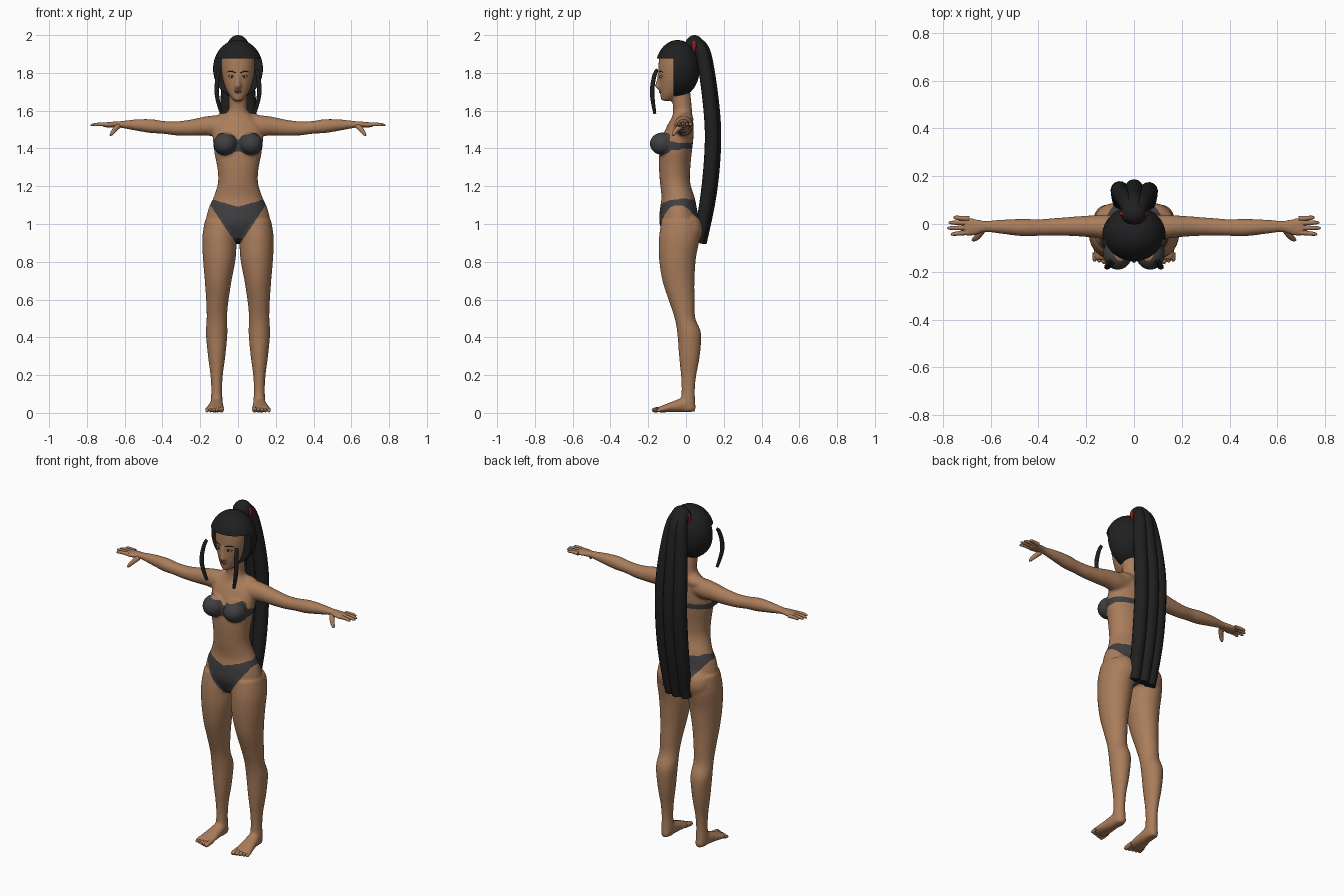
import bpy, bmesh, math
from mathutils import Vector, Matrix

cube = bpy.data.objects.get("Cube")
if cube:
    bpy.data.objects.remove(cube, do_unlink=True)


def material(name, rgb):
    m = bpy.data.materials.new(name)
    m.use_nodes = True
    m.diffuse_color = (*rgb, 1)
    m.node_tree.nodes["Principled BSDF"].inputs["Base Color"].default_value = (*rgb, 1)
    return m


SKIN = material("brown skin", (0.40, 0.205, 0.105))
HAIR = material("black hair", (0.014, 0.014, 0.015))
CLOTH = material("charcoal cloth", (0.05, 0.05, 0.053))
RED = material("red band", (0.32, 0.012, 0.015))
LIP = material("lip", (0.30, 0.12, 0.075))
WHITE = material("eye white", (0.55, 0.52, 0.48))


def select(ob):
    bpy.ops.object.select_all(action="DESELECT")
    ob.select_set(True)
    bpy.context.view_layer.objects.active = ob


def finish(name, bm, mat):
    bmesh.ops.recalc_face_normals(bm, faces=bm.faces[:])
    me = bpy.data.meshes.new(name)
    bm.to_mesh(me)
    bm.free()
    me.materials.append(mat)
    ob = bpy.data.objects.new(name, me)
    bpy.context.collection.objects.link(ob)
    select(ob)
    bpy.ops.object.shade_smooth_by_angle(angle=math.radians(50))
    return ob


def spline(rows, steps=4):
    """Catmull-Rom interpolation of ring rows."""
    rows = [Vector(r) for r in rows]
    out = []
    for i in range(len(rows) - 1):
        a, b, c, d = rows[max(i - 1, 0)], rows[i], rows[i + 1], rows[min(i + 2, len(rows) - 1)]
        for k in range(steps):
            t = k / steps
            out.append(b + (c - a) * (t / 2) + (a * 2 - b * 5 + c * 4 - d) * (t * t / 2)
                       + (b * 3 - a - c * 3 + d) * (t ** 3 / 2))
    return out + [rows[-1]]


def loft(bm, axis, rows, s=1, n=28):
    """Elliptical rings (along, centre a, centre b, radius a, radius b)."""
    rings = []
    for w, a, b, ra, rb in spline(rows):
        ring = []
        for i in range(n):
            t = math.tau * i / n
            u, v = a + ra * math.cos(t), b + rb * math.sin(t)
            p = {"x": (w, u, v), "y": (u, w, v), "z": (u, v, w)}[axis]
            ring.append(bm.verts.new((p[0] * s, p[1], p[2])))
        rings.append(ring)
    for r, q in zip(rings, rings[1:]):
        for i in range(n):
            bm.faces.new((r[i], r[(i + 1) % n], q[(i + 1) % n], q[i]))
    bm.faces.new(rings[0])
    bm.faces.new(rings[-1])


def ball(bm, centre, radii, seg=32):
    m = Matrix.Translation(centre) @ Matrix.Diagonal((*radii, 1))
    bmesh.ops.create_uvsphere(bm, u_segments=seg, v_segments=seg // 2, radius=1, matrix=m)


def ball_part(name, centre, radii, mat, seg=32):
    bm = bmesh.new()
    ball(bm, centre, radii, seg)
    return finish(name, bm, mat)


def tube(name, pts, radii, mat, s=1, res=3):
    cu = bpy.data.curves.new(name, "CURVE")
    cu.dimensions, cu.bevel_depth, cu.bevel_resolution = "3D", 1, res
    cu.use_fill_caps = True
    sp = cu.splines.new("NURBS")
    sp.points.add(len(pts) - 1)
    for q, p, r in zip(sp.points, pts, radii):
        q.co, q.radius = (p[0] * s, p[1], p[2], 1), r
    sp.order_u, sp.use_endpoint_u, sp.resolution_u = 3, True, 6
    ob = bpy.data.objects.new(name, cu)
    bpy.context.collection.objects.link(ob)
    cu.materials.append(mat)
    select(ob)
    bpy.ops.object.convert(target="MESH")
    bpy.ops.object.shade_smooth_by_angle(angle=math.radians(50))


# Body: torso, neck, head, limbs fused into one skin
bm = bmesh.new()
loft(bm, "z", [(.92, 0, -.03, .09, .075), (1.0, 0, -.035, .165, .105), (1.08, 0, -.04, .157, .098),
               (1.14, 0, -.042, .13, .088), (1.22, 0, -.058, .106, .08), (1.3, 0, -.06, .11, .083),
               (1.38, 0, -.055, .126, .086), (1.45, 0, -.045, .133, .084), (1.52, 0, -.03, .125, .07),
               (1.565, 0, -.02, .085, .055), (1.6, 0, -.018, .052, .05), (1.65, 0, -.022, .048, .05),
               (1.72, 0, -.03, .048, .05)])
loft(bm, "z", [(1.652, 0, -.102, .022, .03), (1.68, 0, -.085, .046, .051), (1.72, 0, -.07, .066, .071),
               (1.77, 0, -.06, .081, .084), (1.83, 0, -.055, .089, .091), (1.9, 0, -.05, .085, .088),
               (1.94, 0, -.05, .05, .05)])
loft(bm, "z", [(1.715, 0, -.135, .018, .016), (1.728, 0, -.142, .018, .024), (1.75, 0, -.14, .012, .02),
               (1.795, 0, -.137, .01, .014)])
for s in (1, -1):
    loft(bm, "z", [(1.02, .09, -.03, .085, .1), (.93, .098, -.035, .091, .108), (.82, .099, -.045, .087, .098),
                   (.7, .105, -.04, .071, .085), (.58, .11, -.02, .058, .066), (.5, .112, -.005, .054, .055),
                   (.42, .113, .017, .057, .063), (.3, .113, .018, .046, .055), (.2, .113, .014, .033, .041),
                   (.12, .113, .012, .029, .035), (.05, .113, .01, .032, .039), (.008, .113, .01, .028, .036)], s)
    loft(bm, "y", [(.05, .112, .026, .02, .02), (0, .113, .043, .033, .04), (-.06, .117, .034, .041, .031),
                   (-.11, .122, .024, .048, .021), (-.15, .124, .016, .047, .014)], s)
    loft(bm, "x", [(.06, -.015, 1.52, .05, .05), (.12, -.012, 1.52, .051, .055), (.18, -.01, 1.518, .046, .05),
                   (.25, -.01, 1.51, .041, .043), (.33, -.012, 1.506, .037, .037), (.4, -.015, 1.512, .035, .034),
                   (.46, -.015, 1.518, .037, .037), (.54, -.012, 1.524, .031, .03), (.62, -.01, 1.527, .024, .018),
                   (.65, -.012, 1.527, .031, .016), (.69, -.013, 1.525, .04, .014), (.718, -.01, 1.525, .037, .011)], s)
    ball(bm, (.055 * s, -.002, 1.553), (.075, .042, .036))
    ball(bm, (.068 * s, -.125, 1.425), (.062, .067, .06))
    ball(bm, (.08 * s, .018, .97), (.085, .07, .085))
body = finish("body", bm, SKIN)
body.data.materials.append(CLOTH)
remesh = body.modifiers.new("fuse", "REMESH")
remesh.mode, remesh.voxel_size = "VOXEL", .0075
soft = body.modifiers.new("soften", "SMOOTH")
soft.factor, soft.iterations = .5, 7
select(body)
bpy.ops.object.convert(target="MESH")


def is_cloth(p):
    x, y, z = abs(p.x), p.y, p.z
    cup = ((x - .07) / .067) ** 2 + ((z - 1.425) / .062) ** 2 < 1 and y < -.085 and z < 1.465 + .2 * x
    band = x < .15 and abs(z - 1.412) < .014 + .12 * max(0, -y)
    if y < -.03:
        brief = .88 + 1.5 * x < z < 1.09 + .3 * x
    else:
        brief = .9 + 1.35 * x < z < 1.12 + .12 * x
    return cup or band or brief


# Bikini faces, with the seam evened out
bm = bmesh.new()
bm.from_mesh(body.data)
for f in bm.faces:
    f.smooth = True
    f.material_index = int(is_cloth(f.calc_center_median()))
seam = [e for e in bm.edges if len({f.material_index for f in e.link_faces}) == 2]
near = {}
for e in seam:
    for v in e.verts:
        near.setdefault(v, []).append(e.other_vert(v))
for _ in range(4):
    moved = {v: v.co * .5 + sum((q.co for q in qs), Vector()) / len(qs) * .5 for v, qs in near.items()}
    for v, co in moved.items():
        v.co = co
bm.to_mesh(body.data)
bm.free()

# Fingers, toes, face details and loose front locks
FINGERS = [(.022, .755, .028), (.004, .775, .006), (-.016, .781, -.017), (-.035, .766, -.043)]
for s, side in ((1, "left"), (-1, "right")):
    for i, (y0, x1, y1) in enumerate(FINGERS):
        tube(f"{side}_finger_{i + 1}", [(.69, y0, 1.526), (.735, (y0 + y1) / 2, 1.529), (x1 - .004, y1, 1.524),
             (x1, y1, 1.523)], [.011, .0095, .0075, .003], SKIN, s)
    tube(f"{side}_thumb", [(.635, -.025, 1.518), (.655, -.055, 1.497), (.672, -.066, 1.473), (.676, -.068, 1.468)],
         [.015, .013, .009, .004], SKIN, s)
    for i in range(5):
        x, r, tip = .088 + .019 * i, .014 - .0012 * i, -.18 + .007 * i
        tube(f"{side}_toe_{i + 1}", [(x, -.12, .02), (x, -.15, r + .004), (x, tip + .005, r), (x, tip, r - .002)],
             [r, r, r * .95, r * .4], SKIN, s)
    ball_part(f"{side}_eye", (.033 * s, -.131, 1.778), (.016, .009, .0065), WHITE, 16)
    ball_part(f"{side}_iris", (.033 * s, -.136, 1.778), (.006, .006, .006), HAIR, 12)
    tube(f"{side}_eyelid", [(.015, -.141, 1.779), (.033, -.14, 1.79), (.053, -.124, 1.781)], [.001, .003, .001], HAIR, s, 1)
    tube(f"{side}_eyebrow", [(.012, -.143, 1.8), (.035, -.14, 1.813), (.06, -.123, 1.804)], [.003, .004, .001], HAIR, s, 1)
    tube(f"{side}_front_lock", [(.098, -.152, 1.815), (.104, -.165, 1.805), (.116, -.182, 1.71), (.105, -.175, 1.64),
         (.088, -.165, 1.585)], [.009, .011, .012, .011, .008], HAIR, s)
ball_part("upper_lip", (0, -.133, 1.705), (.021, .011, .005), LIP, 16)
ball_part("lower_lip", (0, -.131, 1.697), (.018, .012, .006), LIP, 16)

# Hair: a full crown over the brow and a lower back half
for name, co, no in (("hair_crown", (0, 0, 1.875), (0, 0, -1)), ("hair_back", (0, -.065, 0), (0, -1, 0))):
    bm = bmesh.new()
    ball(bm, (0, -.045, 1.822), (.132, .118, .152), 48)
    cut = bmesh.ops.bisect_plane(bm, geom=bm.verts[:] + bm.edges[:] + bm.faces[:], plane_co=co, plane_no=no,
                                 clear_outer=True)
    rim = [e for e in cut["geom_cut"] if isinstance(e, bmesh.types.BMEdge)]
    bmesh.ops.edgeloop_fill(bm, edges=rim)
    finish(name, bm, HAIR)

# Ponytail knot, band and three long strands
ball_part("ponytail_knot", (0, .045, 1.945), (.054, .05, .055), HAIR)
bpy.ops.mesh.primitive_torus_add(location=(0, .043, 1.942), rotation=(math.pi / 2, 0, 0), major_radius=.05,
                                 minor_radius=.011, major_segments=32, minor_segments=10)
band = bpy.context.object
band.name = "hair_band"
band.scale = (1, .75, 1)
band.data.materials.append(RED)
bpy.ops.object.shade_smooth_by_angle(angle=math.radians(50))
PATH = [(.05, 1.955), (.085, 1.95), (.115, 1.8), (.14, 1.6), (.148, 1.45), (.135, 1.25), (.11, 1.07), (.075, .9)]
SPREAD = [.2, .35, .75, 1, 1, 1, .95, .85]
for name, x, dy in (("left", .062, -.008), ("middle", 0, .004), ("right", -.06, -.004)):
    tube(f"{name}_ponytail_strand", [(x * k, y + dy, z) for (y, z), k in zip(PATH, SPREAD)],
         [.03, .036, .037, .038, .038, .038, .036, .031], HAIR, 1, 5)
